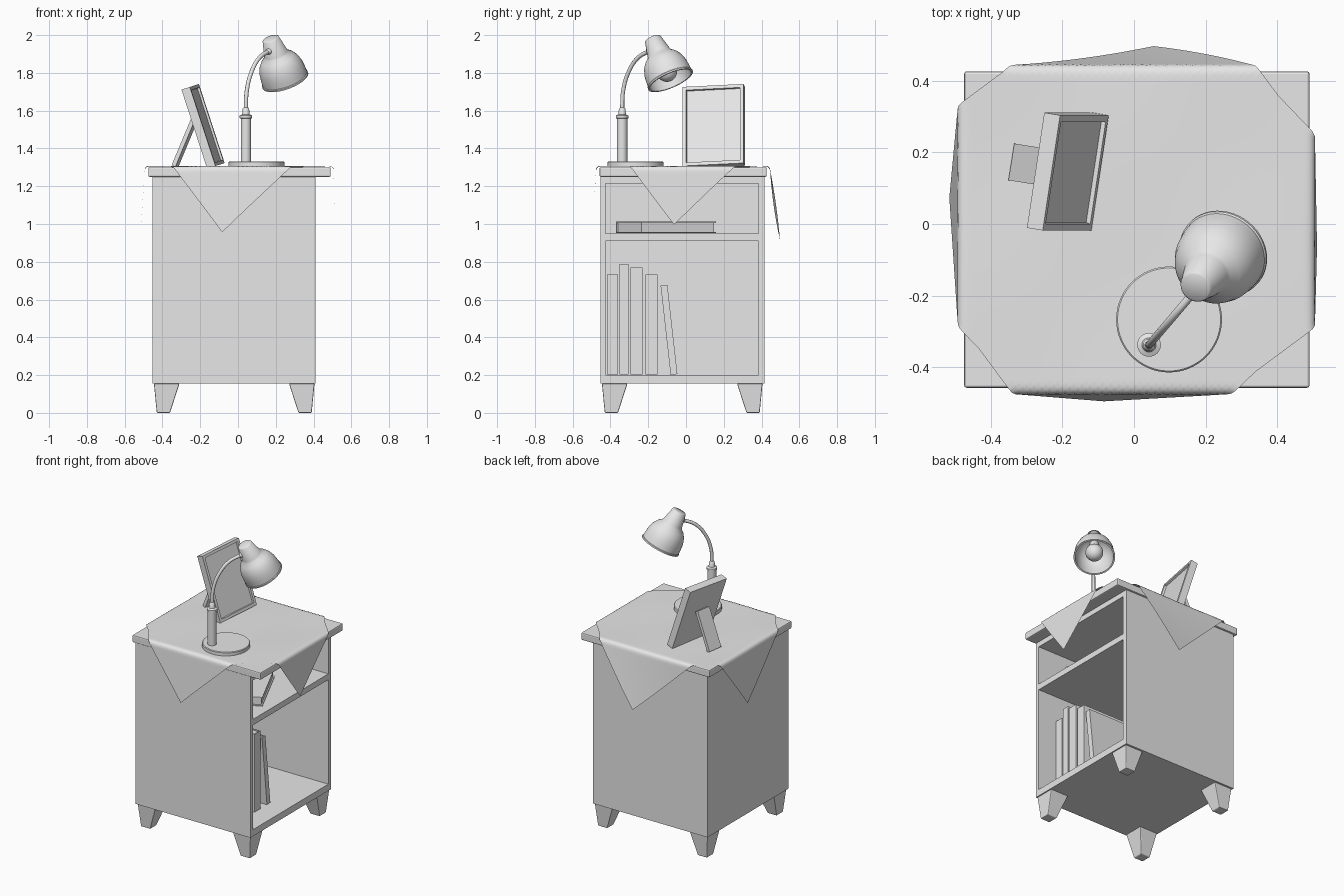
import bpy, bmesh, math
from mathutils import Matrix, Vector

cube = bpy.data.objects.get("Cube")
if cube:
    bpy.data.objects.remove(cube, do_unlink=True)

grey = bpy.data.materials.new("plain_grey")
grey.use_nodes = True
grey.diffuse_color = (0.8, 0.8, 0.8, 1)
grey.node_tree.nodes["Principled BSDF"].inputs["Base Color"].default_value = (0.8, 0.8, 0.8, 1)


def finish(name, bm, matrix=Matrix(), smooth=False, bevel=0):
    bmesh.ops.recalc_face_normals(bm, faces=bm.faces[:])
    mesh = bpy.data.meshes.new(name)
    bm.to_mesh(mesh)
    bm.free()
    mesh.materials.append(grey)
    obj = bpy.data.objects.new(name, mesh)
    bpy.context.collection.objects.link(obj)
    obj.matrix_world = matrix
    if bevel:
        mod = obj.modifiers.new("soft_edges", 'BEVEL')
        mod.width, mod.segments = bevel, 2
    if smooth:
        bpy.ops.object.select_all(action='DESELECT')
        obj.select_set(True)
        bpy.context.view_layer.objects.active = obj
        bpy.ops.object.shade_smooth_by_angle(angle=math.radians(40))
    return obj


def add_box(bm, lo, hi):
    lo, hi = Vector(lo), Vector(hi)
    m = Matrix.Translation((lo + hi) / 2) @ Matrix.Diagonal((*(hi - lo), 1))
    return bmesh.ops.create_cube(bm, size=1, matrix=m)["verts"]


def box(name, lo, hi, matrix=Matrix(), bevel=0):
    bm = bmesh.new()
    add_box(bm, lo, hi)
    return finish(name, bm, matrix, bevel=bevel)


def lathe(name, profile, matrix, steps=40):
    bm = bmesh.new()
    verts = [bm.verts.new((r, 0, z)) for r, z in profile]
    edges = [bm.edges.new(pair) for pair in zip(verts, verts[1:])]
    bmesh.ops.spin(bm, geom=verts + edges, cent=(0, 0, 0), axis=(0, 0, 1),
                   angle=math.tau, steps=steps, use_duplicate=False)
    bmesh.ops.remove_doubles(bm, verts=bm.verts[:], dist=0.0002)
    return finish(name, bm, matrix, smooth=True)


def turn(degrees, axis):
    return Matrix.Rotation(math.radians(degrees), 4, axis)


# Cabinet, open towards +x
X0, X1, Y0, Y1 = -0.453, 0.41, -0.453, 0.415
IN0, IN1 = Y0 + 0.028, Y1 - 0.03
box("cabinet_front_side", (X0, Y0, 0.155), (X1, IN0, 1.25))
box("cabinet_back_side", (X0, IN1, 0.155), (X1, Y1, 1.25))
box("cabinet_rear_panel", (X0, IN0, 0.155), (X0 + 0.025, IN1, 1.25))
for name, z0, z1 in (("cabinet_floor", 0.155, 0.2), ("shelf", 0.91, 0.95),
                     ("cabinet_ceiling", 1.215, 1.25)):
    box(name, (X0 + 0.025, IN0, z0), (X1, IN1, z1))
box("top_board", (-0.475, -0.458, 1.25), (0.491, 0.427, 1.3), bevel=0.007)

# Tapered legs, splayed from one pattern
for sx in (-1, 1):
    for sy in (-1, 1):
        bm = bmesh.new()
        for v in add_box(bm, (0, 0, 0), (1, 1, 0.155)):
            inner, outer = (0.34, 0.41) if v.co.z < 0.1 else (0.29, 0.425)
            v.co.x = -0.02 + sx * (outer if v.co.x > 0.5 else inner)
            v.co.y = -0.02 + sy * (outer if v.co.y > 0.5 else inner)
        finish("leg", bm, bevel=0.005)


# Draped cloth: a square turned on its corner and folded over the board
def fold(v, lo, hi, flare, r=0.018):
    sign, edge = (1, hi) if v > 0 else (-1, -lo)
    over = abs(v) - edge
    if over <= 0:
        return v, 0
    arc = r * math.pi / 2
    if over < arc:
        a = over / r
        return sign * (edge + r * math.sin(a)), r * (1 - math.cos(a))
    rest = over - arc
    return sign * (edge + r + flare * rest), r + rest


bm = bmesh.new()
bmesh.ops.create_grid(bm, x_segments=72, y_segments=72, size=1)
spin = turn(-4.8, 'Z')
for v in bm.verts:
    s, t = v.co.x, v.co.y
    k = 0.825 * (1 - 0.06 * abs(abs(s) - abs(t)) * max(abs(s), abs(t)) ** 4)
    p = spin @ Vector(((s - t) / 2 * k, (s + t) / 2 * k, 0))
    p += Vector((-0.015, 0.005, 0))
    x, drop_x = fold(p.x, -0.475, 0.488, 0.07 if p.x < 0 else 0.02)
    y, drop_y = fold(p.y, -0.458, 0.427, 0.06 if p.y < 0 else 0.13 + 0.2 * p.x)
    ripple = 0.002 * (1 + math.sin(9 * p.x + 2) * math.sin(8 * p.y))
    v.co = (x, y, 1.304 + ripple - drop_x - drop_y)
finish("cloth", bm, smooth=True)

# Photo frame with a recessed picture and a rear strut
bm = bmesh.new()
add_box(bm, (-0.047, -0.163, 0), (0, 0.163, 0.44))
bm.faces.ensure_lookup_table()
face = max(bm.faces, key=lambda f: f.calc_center_median().x)
bmesh.ops.inset_region(bm, faces=[face], thickness=0.026, depth=0)
bmesh.ops.inset_region(bm, faces=[face], thickness=0.003, depth=-0.012)
lean = turn(-18, 'Y') @ turn(-9, 'Z')
finish("picture_frame", bm, Matrix.Translation((-0.095, 0.143, 1.315)) @ lean)
foot, head = Vector((-0.333, 0.172, 1.308)), Vector((-0.232, 0.155, 1.55))
slope = math.degrees(math.atan2(0.102, 0.242))
box("frame_strut", (-0.011, -0.052, 0), (0.011, 0.052, (head - foot).length),
    Matrix.Translation(foot) @ turn(-9, 'Z') @ turn(slope, 'Y'))


# Books: two boards, a spine and a page block
def book(name, width, height, thick, matrix):
    w, h, t, c = width / 2, height / 2, thick / 2, 0.006
    bm = bmesh.new()
    add_box(bm, (-w, -h, t - c), (w, h, t))
    add_box(bm, (-w, -h, -t), (w, h, c - t))
    add_box(bm, (-w, -h, c - t), (c - w, h, t - c))
    add_box(bm, (c - w, 0.008 - h, c - t), (w - 0.008, h - 0.008, t - c))
    finish(name, bm, matrix)


upright = turn(180, 'Z') @ turn(90, 'X')
for y, thick, height, tilt in ((-0.39, 0.058, 0.53, 0), (-0.328, 0.048, 0.587, 0),
                               (-0.262, 0.064, 0.567, 0), (-0.183, 0.064, 0.53, 0),
                               (-0.09, 0.036, 0.475, 6.4)):
    centre = Matrix.Translation((0.09, y, 0.202 + height / 2))
    book("standing_book", 0.37, height, thick, centre @ turn(tilt, 'X') @ upright)
book("lying_book", 0.31, 0.44, 0.06, Matrix.Translation((0.117, -0.105, 0.982)) @ turn(25, 'Z'))

# Lamp base and post
lathe("lamp_base", [(0, 1.305), (0.148, 1.305), (0.148, 1.327), (0.144, 1.331), (0, 1.331)],
      Matrix.Translation((0.098, -0.267, 0)), 64)
post = Vector((0.042, -0.338, 0))
lathe("lamp_post", [(0, 1.325), (0.027, 1.325), (0.027, 1.558), (0.033, 1.56), (0.033, 1.574),
                    (0.02, 1.58), (0.017, 1.61), (0.011, 1.617), (0, 1.617)],
      Matrix.Translation(post), 32)

# Curved lamp neck
curve = bpy.data.curves.new("lamp_neck", 'CURVE')
curve.dimensions = '3D'
curve.bevel_depth, curve.bevel_resolution = 0.011, 3
curve.use_fill_caps = True
path = ((0, 1.6), (0.006, 1.7), (0.045, 1.805), (0.11, 1.88), (0.195, 1.918))
spline = curve.splines.new('BEZIER')
spline.bezier_points.add(len(path) - 1)
for point, (out, z) in zip(spline.bezier_points, path):
    point.co = post + Vector((0.65 * out, 0.76 * out, z))
    point.handle_left_type = point.handle_right_type = 'AUTO'
curve.materials.append(grey)
neck = bpy.data.objects.new("lamp_neck", curve)
bpy.context.collection.objects.link(neck)

# Lamp shade, bulb and joint, along a tilted axis
cap = Vector((0.172, -0.177, 1.982))
aim = Vector((0.078, 0.095, -0.22)).normalized()
tilted = Matrix.Translation(cap) @ aim.to_track_quat('Z', 'Y').to_matrix().to_4x4()
outer = [(0.04, 0), (0.045, 0.004), (0.064, 0.09), (0.069, 0.1), (0.09, 0.118),
         (0.108, 0.145), (0.119, 0.18), (0.123, 0.215), (0.124, 0.242), (0.128, 0.246), (0.128, 0.254)]
inner = [(r - 0.007, z + 0.004) for r, z in outer[-3:2:-1]]
lathe("lamp_shade", [(0, 0)] + outer + [(0.118, 0.254)] + inner + [(0, 0.094)], tilted, 48)


def ball(name, radius, matrix):
    bm = bmesh.new()
    bmesh.ops.create_uvsphere(bm, u_segments=24, v_segments=16, radius=radius)
    finish(name, bm, matrix, smooth=True)


ball("bulb", 0.055, tilted @ Matrix.Translation((0, 0, 0.2)))
lathe("bulb_socket", [(0, 0.09), (0.028, 0.09), (0.028, 0.165), (0, 0.165)], tilted, 24)
ball("neck_joint", 0.017, Matrix.Translation(post + Vector((0.122, 0.142, 1.914))))
